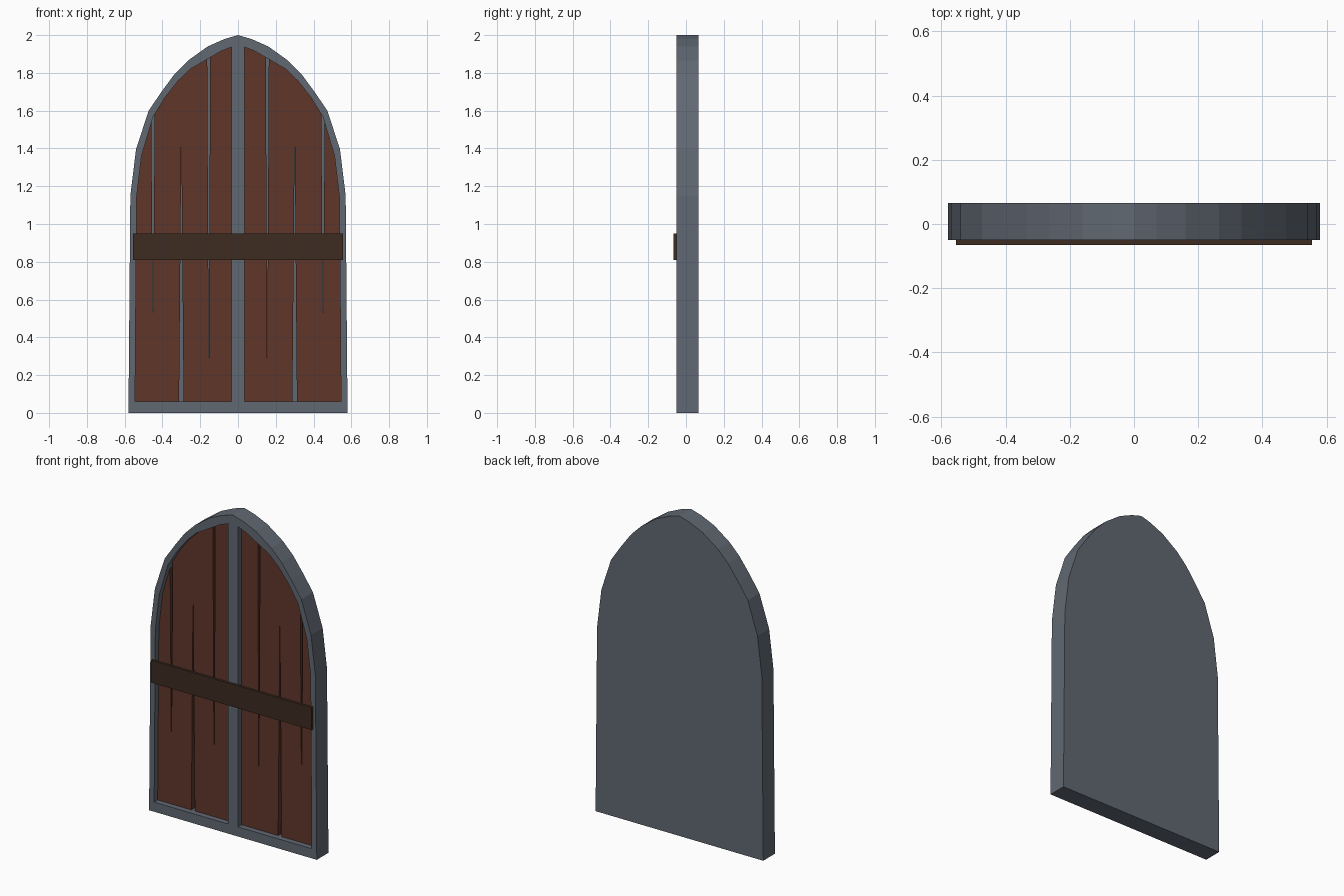
import bpy, bmesh

if "Cube" in bpy.data.objects:
    bpy.data.objects.remove(bpy.data.objects["Cube"])


def material(name, rgb):
    m = bpy.data.materials.new(name)
    m.diffuse_color = (*rgb, 1)
    m.use_nodes = True
    m.node_tree.nodes["Principled BSDF"].inputs["Base Color"].default_value = m.diffuse_color
    return m


stone = material("slate", (0.12, 0.14, 0.17))
wood = material("red_wood", (0.115, 0.037, 0.023))
dark = material("dark_wood", (0.047, 0.025, 0.015))


def prism(name, outline, y0, y1, mat):
    """Extrude an (x, z) outline from y0 to y1."""
    bm = bmesh.new()
    face = bm.faces.new([bm.verts.new((x, y0, z)) for x, z in outline])
    ext = bmesh.ops.extrude_face_region(bm, geom=[face])["geom"]
    bmesh.ops.translate(bm, vec=(0, y1 - y0, 0),
                        verts=[v for v in ext if isinstance(v, bmesh.types.BMVert)])
    bmesh.ops.recalc_face_normals(bm, faces=bm.faces)
    me = bpy.data.meshes.new(name)
    bm.to_mesh(me)
    bm.free()
    me.materials.append(mat)
    ob = bpy.data.objects.new(name, me)
    bpy.context.collection.objects.link(ob)
    return ob


def mirrored(points):
    return [(-x, z) for x, z in points]


FRONT, BACK = -0.05, 0.065
WOOD_Y, FLOOR_Y = -0.015, 0.015

# Stone slab with a pointed arch
half = [(0.58, 0), (0.57, 1.15), (0.54, 1.395), (0.473, 1.60), (0.405, 1.70),
        (0.335, 1.795), (0.265, 1.865), (0.16, 1.94), (0.07, 1.98)]
frame = prism("stone_frame", half + [(0, 2.0)] + mirrored(half)[::-1], FRONT, BACK, stone)

# Door leaf outline; the notches are the tapered gaps between planks
low = [(0.035, 0.06)]
gap_low = [(0.288, 0.06), (0.30, 1.46), (0.312, 0.06)]
side = [(0.545, 0.06), (0.537, 1.14), (0.511, 1.36)]
gap_side = [(0.459, 1.535), (0.45, 0.36), (0.441, 1.58)]
arch = [(0.385, 1.672), (0.318, 1.757), (0.25, 1.822)]
gap_arch = [(0.163, 1.878), (0.155, 0.26), (0.147, 1.886)]
top = [(0.09, 1.915), (0.035, 1.937)]
opening = low + side + [(0.45, 1.566)] + arch + top
leaf = low + gap_low + side + gap_side + arch + gap_arch + top

# Recess for each leaf, then the planks inside it
for name, flip in (("left", mirrored), ("right", list)):
    cutter = prism(name + "_recess_cutter", flip(opening), FRONT - 0.05, FLOOR_Y, stone)
    cutter.hide_render = True
    cutter.hide_viewport = False
    mod = frame.modifiers.new(name + "_recess", "BOOLEAN")
    mod.object = cutter
    mod.operation = "DIFFERENCE"
    mod.solver = "EXACT"
    bpy.context.view_layer.objects.active = frame
    bpy.ops.object.modifier_apply(modifier=mod.name)
    bpy.data.objects.remove(cutter)
    prism(name + "_door_planks", flip(leaf), WOOD_Y, FLOOR_Y, wood)

# Crossbar barring the door
prism("crossbar", [(-0.555, 0.81), (0.555, 0.81), (0.555, 0.95), (-0.555, 0.95)],
      -0.065, FRONT + 0.002, dark)
